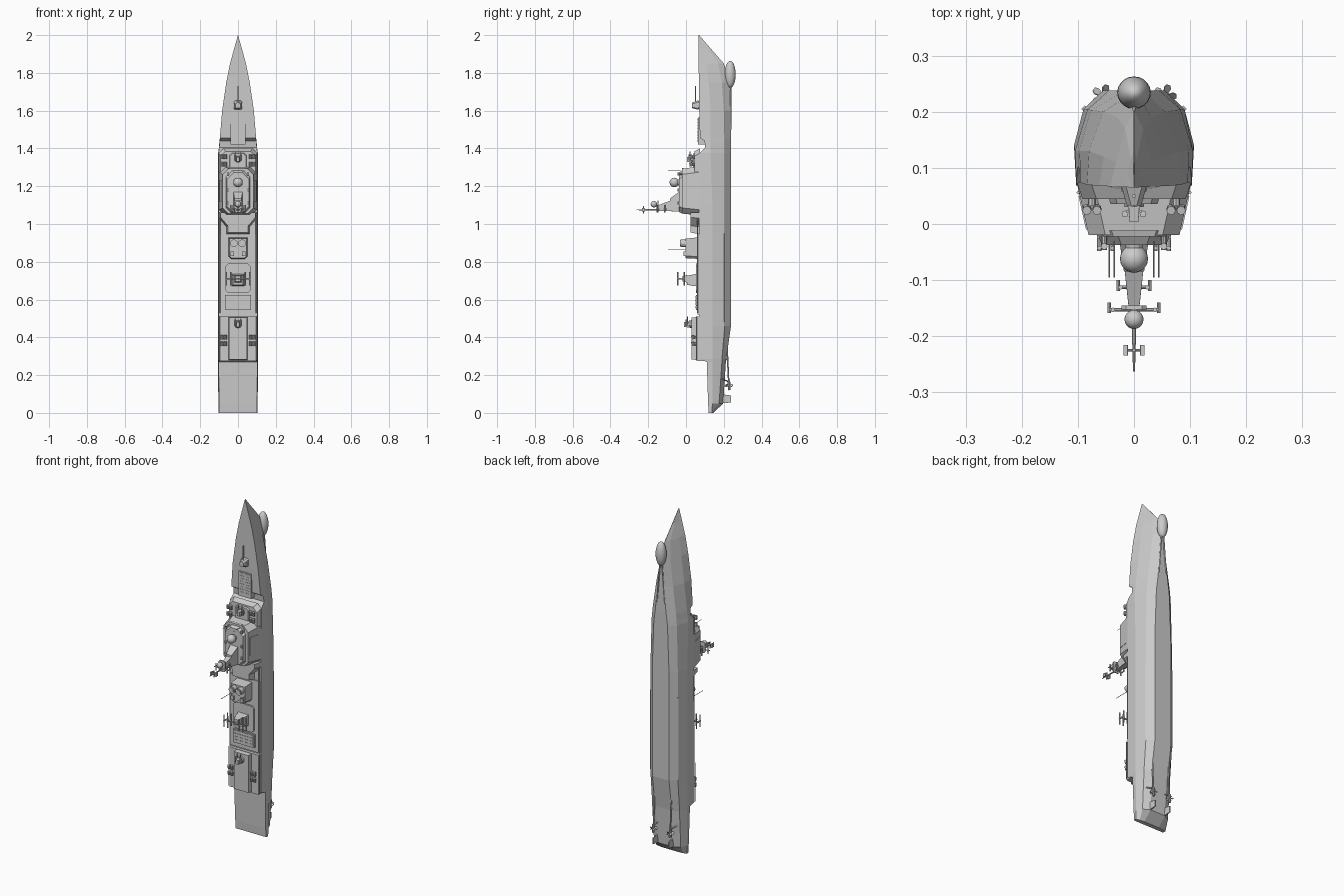
import bpy, bmesh, math
from mathutils import Vector, Matrix


def finish(name, bm, smooth=False):
    bmesh.ops.remove_doubles(bm, verts=bm.verts, dist=1e-5)
    bmesh.ops.recalc_face_normals(bm, faces=bm.faces)
    me = bpy.data.meshes.new(name)
    bm.to_mesh(me)
    bm.free()
    for p in me.polygons:
        p.use_smooth = smooth
    ob = bpy.data.objects.new(name, me)
    bpy.context.collection.objects.link(ob)
    return ob


def loft(name, rings):
    bm = bmesh.new()
    rows = [[bm.verts.new(p) for p in r] for r in rings]
    n = len(rows[0])
    for a, b in zip(rows, rows[1:]):
        for i in range(n):
            bm.faces.new((a[i], a[(i + 1) % n], b[(i + 1) % n], b[i]))
    bm.faces.new(rows[0])
    bm.faces.new(rows[-1])
    return finish(name, bm)


def octagon(x, z0, z1, w, y, c0, c1):
    """Ring at height y with chamfers c0 at the aft end and c1 at the forward end."""
    half = [(w - c0, z0), (w, z0 + c0), (w, z1 - c1), (w - c1, z1)]
    return [(x + a, y, z) for a, z in half] + [(x - a, y, z) for a, z in reversed(half)]


def block(name, z0, z1, w, y0, y1, wt=None, t0=0, t1=0, c0=.0002, c1=.0002, x=0):
    """Deckhouse rising from y0 to y1; t0 and t1 pull in the ends of the roof."""
    wt = w if wt is None else wt
    return loft(name, [octagon(x, z0, z1, w, y0, c0, c1),
                       octagon(x, z0 + t0, z1 - t1, wt, y1, c0, c1)])


def rod(name, a, b, r, r2=None, n=8):
    a, b = Vector(a), Vector(b)
    d = b - a
    m = Matrix.Translation((a + b) / 2) @ d.to_track_quat('Z', 'Y').to_matrix().to_4x4()
    bm = bmesh.new()
    bmesh.ops.create_cone(bm, cap_ends=True, segments=n, radius1=r,
                          radius2=r if r2 is None else r2, depth=d.length, matrix=m)
    return finish(name, bm)


def ball(name, loc, s):
    bm = bmesh.new()
    bmesh.ops.create_uvsphere(bm, u_segments=20, v_segments=12, radius=1,
                              matrix=Matrix.Translation(loc) @ Matrix.Diagonal((*s, 1)))
    return finish(name, bm, True)


# Hull: z, then half-width and y of deck edge, knuckle, bilge and keel
stations = [
    (2.0, .0005, .065, .0004, .067, .0003, .069, .0002, .070),
    (1.93, .020, .066, .012, .09, .005, .115, .001, .13),
    (1.85, .042, .067, .032, .11, .016, .17, .001, .20),
    (1.75, .062, .068, .054, .12, .03, .19, .008, .23),
    (1.6, .084, .070, .080, .13, .055, .20, .02, .236),
    (1.455, .096, .074, .096, .13, .075, .203, .035, .238),
    (1.44, .097, .098, .098, .13, .077, .203, .037, .238),
    (1.405, .100, .102, .101, .13, .08, .204, .042, .238),
    (1.375, .103, .072, .105, .13, .083, .204, .045, .238),
    (1.1, .103, .070, .107, .14, .09, .205, .055, .238),
    (.46, .103, .069, .107, .14, .09, .205, .055, .238),
    (.285, .103, .069, .107, .14, .09, .19, .055, .213),
    (.27, .103, .110, .106, .14, .09, .19, .05, .211),
    (.05, .100, .117, .104, .14, .088, .175, .05, .197),
    (0, .100, .120, .102, .137, .08, .142, .05, .145)]
rings = []
for z, *v in stations:
    half = [(v[i], v[i + 1]) for i in (0, 2, 4, 6)]
    rings.append([(x, y, z) for x, y in half] + [(-x, y, z) for x, y in reversed(half)])
loft("hull", rings)
ball("sonar_dome", (0, .234, 1.792), (.03, .029, .072))
for s in (-1, 1):
    rod("dome_strake", (s * .006, .236, 1.74), (s * .025, .236, 1.5), .004)
    rod("bilge_keel", (s * .088, .205, .95), (s * .088, .205, .48), .006, n=4)

# Foredeck: main gun and missile hatches
rod("gun_base", (0, .072, 1.63), (0, .058, 1.63), .022, n=12)
block("main_gun", 1.605, 1.655, .022, .066, .033, .013, .008, .012, .006, .008)
rod("gun_barrel", (0, .05, 1.64), (0, .05, 1.73), .0035)
block("missile_deck", 1.42, 1.565, .04, .1, .064)
for i in range(8):
    for s in (-1, 1):
        block("missile_hatch", 1.435 + i * .016, 1.447 + i * .016, .013, .066, .062, x=s * .018)


def close_gun(x, y, z):
    rod("close_gun_base", (x, y + .03, z), (x, y, z), .024, .018, 10)
    block("close_gun_body", z - .018, z + .014, .010, y + .005, y - .026, .008, .003, .004)
    for s in (-1, 1):
        rod("close_gun_drum", (x + s * .016, y - .012, z - .01), (x + s * .016, y - .012, z + .024), .006)
        rod("close_gun_barrel", (x + s * .012, y - .008, z), (x + s * .012, y - .008, z + .04), .0025)


def decoy(x, y, z):
    rod("decoy_base", (x, y + .02, z), (x, y, z), .007)
    for i in (-1, 1):
        rod("decoy_tube", (x + i * .009, y - .004, z - .01), (x + i * .009, y - .008, z + .012), .008)


# Forward deckhouse
block("forward_deckhouse", 1.26, 1.40, .102, .075, .045, .092, 0, .015, .0002, .025)
block("gun_platform", 1.28, 1.378, .046, .05, .036, .042, 0, .006, .0002, .012)
close_gun(0, .03, 1.345)
for s in (-1, 1):
    for z in (1.355, 1.315):
        decoy(s * .075, .032, z)

# Bridge tower and side panels
block("bridge", 1.045, 1.305, .102, .075, -.02, .081, .01, .012, .03, .03)
block("bridge_roof", 1.055, 1.285, .064, -.019, -.037, .058, .008, .012, .03, .035)
block("bridge_visor", 1.255, 1.298, .058, -.012, -.022, .055, 0, .003, .0002, .018)
for s in (-1, 1):
    loft("radar_panel", [[(s * (.1012 - (.07 - y) * .2211 + o), y, z) for y, z in
                          ((.05, 1.12), (.05, 1.23), (-.01, 1.23), (-.01, 1.12))]
                         for o in (-.003, .002)])
    for z in (1.265, 1.18, 1.11):
        rod("roof_sensor", (s * .053, -.018, z), (s * .053, -.046, z), .005)
        rod("roof_sensor_head", (s * .053, -.04, z - .008), (s * .053, -.04, z + .008), .006)
    rod("bridge_whip", (s * .035, -.03, 1.285), (s * .035, -.095, 1.285), .0012, n=5)
rod("radome_base", (0, -.03, 1.22), (0, -.05, 1.22), .018, .014, 12)
ball("bridge_radome", (0, -.062, 1.22), (.025, .025, .025))

# Mast: stepped tower, yards, radome and search radar
block("mast_lower", 1.065, 1.175, .026, -.03, -.085, .018, .003, .04)
block("mast_upper", 1.068, 1.125, .017, -.08, -.145, .01, .002, .025)
block("mast_platform", 1.06, 1.125, .022, -.145, -.152, c0=.008, c1=.008)
ball("mast_radome", (0, -.17, 1.105), (.017, .017, .017))
rod("mast_pole", (0, -.145, 1.075), (0, -.263, 1.075), .005, .0018)
for y, w in ((-.113, .028), (-.153, .044)):
    rod("yard", (-w, y, 1.08), (w, y, 1.08), .003)
    for s in (-1, 1):
        rod("yard_antenna", (s * w, y + .013, 1.08), (s * w, y - .006, 1.08), .003)
        rod("yard_sensor", (s * w * .85, y, 1.06), (s * w * .85, y, 1.10), .004)
rod("top_cross", (-.019, -.225, 1.075), (.019, -.225, 1.075), .0025)
for s in (-1, 1):
    block("top_antenna", 1.065, 1.085, .004, -.216, -.234, x=s * .015)
rod("top_fore_bar", (0, -.225, 1.055), (0, -.225, 1.095), .003)

# Midship: step behind the bridge and funnel
loft("bridge_step", [[(-a, .075, 1.06), (a, .075, 1.06), (a, .075, 1.03), (b, .075, .985), (b, .075, .945),
                      (-b, .075, .945), (-b, .075, .985), (-a, .075, 1.03)] for a, b in ((.102, .062),)]
     + [[(-.092, y, 1.06), (.092, y, 1.06), (.092, y, 1.035), (.054, y, .99), (.054, y, .955),
         (-.054, y, .955), (-.054, y, .99), (-.092, y, 1.035)] for y in (.025,)])
block("midship_deck", .52, .945, .096, .075, .062)
block("funnel", .815, .93, .05, .07, -.002, .046, .004, .008, .012, .0002)
for s in (-1, 1):
    rod("funnel_pipe", (s * .022, .01, .898), (s * .022, -.028, .898), .02, n=16)
    rod("funnel_inner", (s * .022, -.02, .898), (s * .022, -.033, .898), .014, n=16)
    rod("funnel_whip", (s * .044, .01, .865), (s * .044, -.095, .865), .0016, n=5)
    block("funnel_vent", .83, .855, .01, .0, -.012, x=s * .03)
    rod("side_rail", (s * .096, .06, .53), (s * .096, .06, 1.03), .003, n=4)

# Twin-arm radar array on its pedestal
block("array_deck", .635, .79, .065, .068, .052, c0=.012, c1=.012)
block("array_pedestal", .67, .735, .034, .055, .005, .026, .008, .008)
block("array_neck", .69, .73, .02, .008, -.018, .014, .005, .005)
rod("array_arm", (-.066, -.025, .71), (.066, -.025, .71), .004)
for s in (-1, 1):
    for x in (.038, .062):
        for y in (-.01, -.043):
            rod("array_bar", (s * x, y, .675), (s * x, y, .745), .004)
        rod("array_link", (s * x, -.006, .71), (s * x, -.048, .71), .004)
block("aft_missile_deck", .545, .625, .07, .068, .054)
for i in range(4):
    for j in range(4):
        block("aft_hatch", .552 + i * .018, .566 + i * .018, .013, .056, .051, x=(j - 1.5) * .033)

# Hangar with close-in gun and decoy launchers
block("aft_deckhouse", .275, .515, .102, .112, .055, .096, 0, .005)
block("hangar", .28, .508, .05, .06, .03, .047, .003, .004)
close_gun(0, .015, .47)
for s in (-1, 1):
    for z in (.40, .365):
        decoy(s * .075, .042, z)
    rod("hangar_rail", (s * .1, .056, .28), (s * .1, .056, .51), .003, n=4)

# Propellers, shafts and rudders
for s in (-1, 1):
    x = s * .055
    rod("shaft", (x, .215, .40), (x, .228, .12), .004)
    rod("propeller_hub", (x, .227, .17), (x, .229, .12), .007)
    for a in (-.02, .02):
        rod("shaft_strut", (x + a, .19, .18), (x, .227, .165), .0035, n=4)
    rod("shaft_bracket", (x, .19, .30), (x, .221, .28), .004, n=4)
    for k in range(5):
        a = k * math.tau / 5
        d, t = Vector((math.cos(a), math.sin(a), 0)), Vector((-math.sin(a), math.cos(a), 0))
        c = Vector((x, .228, .145))
        z = Vector((0, 0, 1))
        loft("propeller_blade", [[c + d * r + (t * u + z * u * 1.2) * w + (t - z) * h
                                  for u, h in ((-1, -.0007), (1, -.0007), (1, .0007), (-1, .0007))]
                                 for r, w in ((.004, .003), (.015, .006), (.021, .003))])
    block("rudder", .05, .10, .004, .18, .237, .003, .005, .008, x=s * .05)
